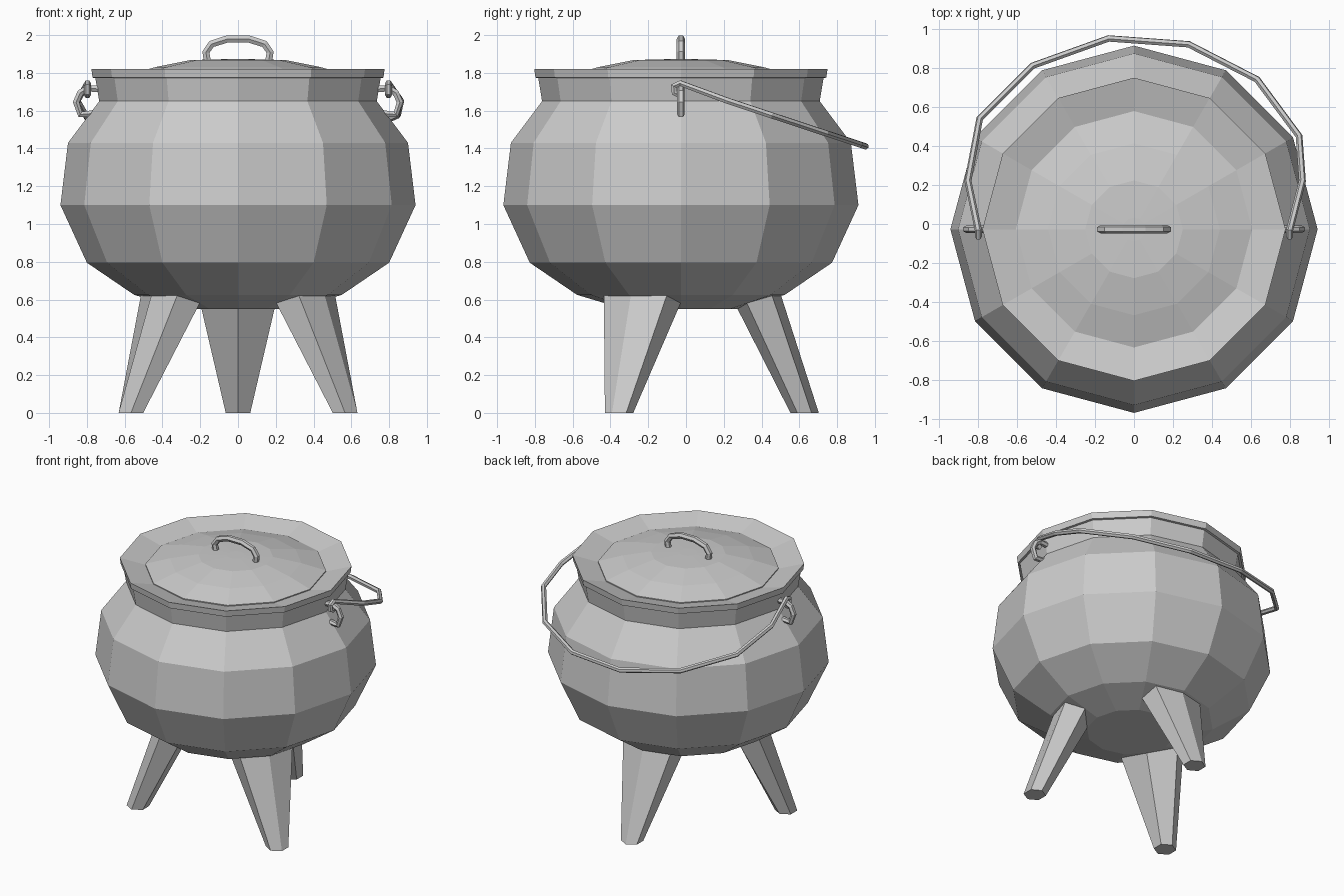
import bpy, bmesh, math
from mathutils import Vector

if "Cube" in bpy.data.objects:
    bpy.data.objects.remove(bpy.data.objects["Cube"])

CY = -0.027   # y of the pot axis
SIDES = 12


def finish(name, bm):
    bmesh.ops.recalc_face_normals(bm, faces=bm.faces)
    me = bpy.data.meshes.new(name)
    bm.to_mesh(me)
    bm.free()
    ob = bpy.data.objects.new(name, me)
    bpy.context.collection.objects.link(ob)
    return ob


def loft(bm, rings, cap_start=True, cap_end=True):
    """Skin a list of equally long point rings."""
    vs = [[bm.verts.new(p) for p in r] for r in rings]
    n = len(rings[0])
    for a, b in zip(vs, vs[1:]):
        for i in range(n):
            j = (i + 1) % n
            bm.faces.new((a[i], a[j], b[j], b[i]))
    if cap_start:
        bm.faces.new(vs[0][::-1])
    if cap_end:
        bm.faces.new(vs[-1])


def lathe(name, profile, **caps):
    bm = bmesh.new()
    rings = []
    for r, z in profile:
        angs = [2 * math.pi * i / SIDES for i in range(SIDES)]
        rings.append([(r * math.cos(a), CY + r * math.sin(a), z) for a in angs])
    loft(bm, rings, **caps)
    return finish(name, bm)


def tube(name, points, radius):
    """Six-sided bar along a path."""
    cu = bpy.data.curves.new(name, 'CURVE')
    cu.dimensions = '3D'
    cu.bevel_depth = radius
    cu.bevel_resolution = 1
    cu.use_fill_caps = True
    sp = cu.splines.new('POLY')
    sp.use_smooth = False
    sp.points.add(len(points) - 1)
    for p, co in zip(sp.points, points):
        p.co = (*co, 1)
    tmp = bpy.data.objects.new(name + "_path", cu)
    bpy.context.collection.objects.link(tmp)
    bpy.context.view_layer.update()
    dg = bpy.context.evaluated_depsgraph_get()
    me = bpy.data.meshes.new_from_object(tmp.evaluated_get(dg))
    bpy.data.objects.remove(tmp)
    me.name = name
    for f in me.polygons:
        f.use_smooth = False
    ob = bpy.data.objects.new(name, me)
    bpy.context.collection.objects.link(ob)
    return ob


# Pot body with neck and inward sloping rim
lathe("pot", [(0.30, 0.55), (0.55, 0.625), (0.80, 0.795), (0.94, 1.10),
              (0.90, 1.43), (0.735, 1.65), (0.755, 1.772), (0.77, 1.775),
              (0.776, 1.82), (0.605, 1.775)], cap_end=False)

# Domed lid
lathe("lid", [(0.605, 1.775), (0.605, 1.782), (0.44, 1.83), (0.25, 1.868),
              (0.06, 1.873)], cap_start=False)

# Lid handle
arch = [(0.162, 1.86), (0.17, 1.91), (0.14, 1.953), (0.055, 1.98)]
path = [(-x, CY, z) for x, z in arch] + [(x, CY, z) for x, z in reversed(arch)]
tube("lid_handle", path, 0.022)

# Three splayed hexagonal legs; points are (radial, sideways, z)
foot = [(0.58, 0, 0), (0.617, -0.065, 0), (0.692, -0.065, 0),
        (0.73, 0, 0), (0.692, 0.065, 0), (0.617, 0.065, 0)]
top = [(0.30, 0, 0.55), (0.35, -0.20, 0.58), (0.47, -0.20, 0.66),
       (0.505, 0, 0.70), (0.47, 0.20, 0.66), (0.35, 0.20, 0.58)]
for name, deg in (("back_leg", 90), ("left_leg", 210), ("right_leg", 330)):
    c, s = math.cos(math.radians(deg)), math.sin(math.radians(deg))
    bm = bmesh.new()
    loft(bm, [[(r * c - t * s, CY + r * s + t * c, z) for r, t, z in ring]
              for ring in (foot, top)])
    finish(name, bm)

# Ears on the neck that hold the bail
ear = [(0.73, 1.715), (0.795, 1.718), (0.835, 1.695), (0.857, 1.645),
       (0.835, 1.58), (0.77, 1.585)]
for name, sx in (("left_ear", -1), ("right_ear", 1)):
    tube(name, [(sx * x, CY, z) for x, z in ear], 0.02)

# Bail handle hanging at the back, hooked over the ears
hook = [(-0.03, 1.682), (-0.062, 1.695), (-0.065, 1.73), (-0.03, 1.745)]
swing = [(-0.85, 0.22), (-0.79, 0.54), (-0.52, 0.81), (-0.13, 0.95),
         (0.28, 0.92), (0.63, 0.74), (0.845, 0.45), (0.862, 0.22)]
path = [(-0.797, y, z) for y, z in hook]
path += [(x, y, 1.725 - 0.33 * y) for x, y in swing]
path += [(0.797, y, z) for y, z in reversed(hook)]
tube("bail_handle", path, 0.018)
